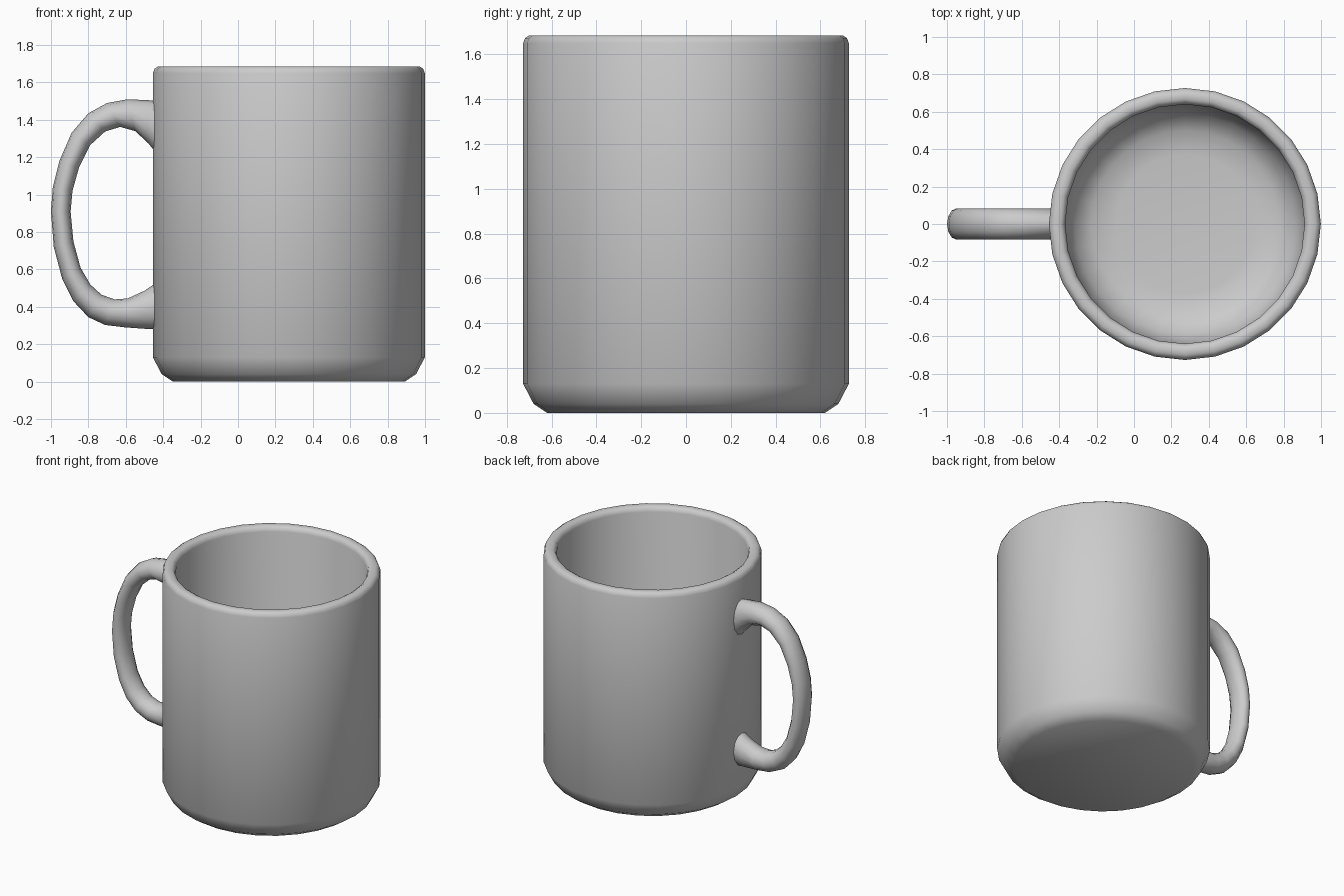
import bpy, math
from mathutils import Vector

if "Cube" in bpy.data.objects:
    bpy.data.objects.remove(bpy.data.objects["Cube"])

CX = 0.272


def make_object(name, verts, faces):
    mesh = bpy.data.meshes.new(name)
    mesh.from_pydata(verts, [], faces)
    ob = bpy.data.objects.new(name, mesh)
    bpy.context.collection.objects.link(ob)
    bpy.ops.object.select_all(action='DESELECT')
    ob.select_set(True)
    bpy.context.view_layer.objects.active = ob
    bpy.ops.object.mode_set(mode='EDIT')
    bpy.ops.mesh.select_all(action='SELECT')
    bpy.ops.mesh.normals_make_consistent(inside=False)
    bpy.ops.object.mode_set(mode='OBJECT')
    bpy.ops.object.shade_smooth_by_angle(angle=math.radians(60))
    return ob


def skin(name, rings):
    """Join rings of equal size with quads and cap both ends."""
    n = len(rings[0])
    verts = [v for ring in rings for v in ring]
    faces = [(r * n + i, r * n + (i + 1) % n, (r + 1) * n + (i + 1) % n, (r + 1) * n + i)
             for r in range(len(rings) - 1) for i in range(n)]
    faces += [tuple(range(n)), tuple(range(len(verts) - n, len(verts)))]
    return make_object(name, verts, faces)


# Mug body: revolved profile from the base, over the rim, down to the inner floor
profile = [(0.62, 0), (0.68, 0.04), (0.727, 0.13), (0.727, 1.65), (0.718, 1.673),
           (0.70, 1.685), (0.667, 1.685), (0.649, 1.673), (0.64, 1.65), (0.64, 0.32),
           (0.59, 0.19), (0.50, 0.125), (0.37, 0.11)]
SIDES = 28
skin("mug_body", [[(CX + r * math.cos(2 * math.pi * i / SIDES),
                    r * math.sin(2 * math.pi * i / SIDES), z) for i in range(SIDES)]
                  for r, z in profile])

# Handle: oval sections between matching outer and inner edge points (x, z)
outer = [(-0.42, 1.50), (-0.48, 1.505), (-0.59, 1.51), (-0.70, 1.49), (-0.80, 1.435),
         (-0.89, 1.33), (-0.955, 1.18), (-0.99, 1.04), (-1.0, 0.91), (-0.985, 0.72),
         (-0.94, 0.55), (-0.88, 0.43), (-0.80, 0.345), (-0.71, 0.303), (-0.60, 0.29),
         (-0.50, 0.283), (-0.42, 0.28)]
inner = [(-0.42, 1.20), (-0.48, 1.275), (-0.55, 1.34), (-0.63, 1.362), (-0.71, 1.338),
         (-0.79, 1.265), (-0.85, 1.145), (-0.885, 1.02), (-0.895, 0.91), (-0.88, 0.75),
         (-0.842, 0.61), (-0.79, 0.52), (-0.73, 0.465), (-0.66, 0.44), (-0.59, 0.445),
         (-0.50, 0.486), (-0.42, 0.54)]
rings = []
for (ox, oz), (ix, iz) in zip(outer, inner):
    o, i = Vector((ox, 0, oz)), Vector((ix, 0, iz))
    mid, half = (o + i) / 2, (o - i) / 2
    rings.append([mid + half * math.cos(k * math.pi / 6)
                  + Vector((0, 0.084 * math.sin(k * math.pi / 6), 0)) for k in range(12)])
skin("handle", rings)
